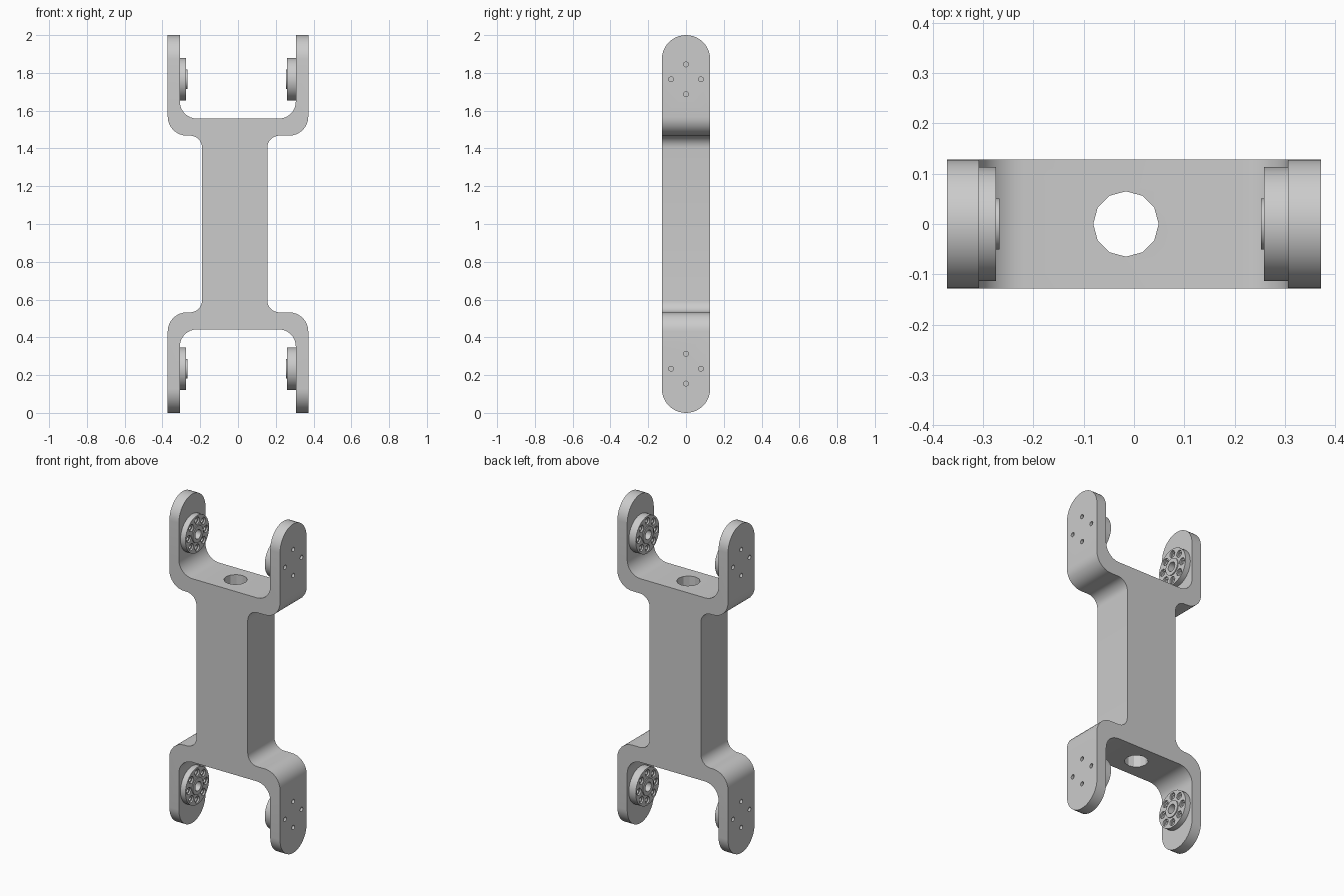
import bpy, bmesh
from math import pi, cos, sin, tan
from mathutils import Vector, Matrix

if "Cube" in bpy.data.objects:
    bpy.data.objects.remove(bpy.data.objects["Cube"])

grey = bpy.data.materials.new("light grey")
grey.use_nodes = True
COLOUR = (0.6, 0.6, 0.6, 1)
grey.diffuse_color = COLOUR
grey.node_tree.nodes["Principled BSDF"].inputs["Base Color"].default_value = COLOUR

HALF_DEPTH = 0.128
PIVOT = 0.234          # distance of each joint from the end of the link
BOLT_CIRCLE = 0.079


def make_object(name, bm):
    bmesh.ops.recalc_face_normals(bm, faces=bm.faces)
    mesh = bpy.data.meshes.new(name)
    bm.to_mesh(mesh)
    bm.free()
    mesh.materials.append(grey)
    obj = bpy.data.objects.new(name, mesh)
    bpy.context.collection.objects.link(obj)
    return obj


def round_corners(corners, steps=8):
    """Outline with each (a, b, radius) corner replaced by an arc."""
    outline = []
    for i, (a, b, radius) in enumerate(corners):
        p = Vector((a, b))
        if not radius:
            outline.append(p)
            continue
        before = (Vector(corners[i - 1][:2]) - p).normalized()
        after = (Vector(corners[(i + 1) % len(corners)][:2]) - p).normalized()
        centre = p + (before + after) * radius
        for s in range(steps + 1):
            t = s / steps * pi / 2
            outline.append(centre - after * radius * cos(t) - before * radius * sin(t))
    return outline


def prism(name, points, direction):
    bm = bmesh.new()
    face = bm.faces.new([bm.verts.new(p) for p in points])
    new = bmesh.ops.extrude_face_region(bm, geom=[face])["geom"]
    bmesh.ops.translate(bm, vec=direction,
                        verts=[v for v in new if isinstance(v, bmesh.types.BMVert)])
    return make_object(name, bm)


def add_cylinder(bm, centre, radius, length, along_x=True, sides=16):
    turn = Matrix.Rotation(pi / 2, 4, "Y") if along_x else Matrix()
    bmesh.ops.create_cone(bm, cap_ends=True, segments=sides, radius1=radius,
                          radius2=radius, depth=length,
                          matrix=Matrix.Translation(centre) @ turn)


def apply_boolean(obj, cutter, operation="DIFFERENCE"):
    mod = obj.modifiers.new("cut", "BOOLEAN")
    mod.object, mod.operation, mod.solver = cutter, operation, "EXACT"
    bpy.context.view_layer.update()
    result = bpy.data.meshes.new_from_object(
        obj.evaluated_get(bpy.context.evaluated_depsgraph_get()))
    obj.modifiers.clear()
    obj.data = result
    bpy.data.objects.remove(cutter)


def smooth(obj):
    bpy.ops.object.select_all(action="DESELECT")
    obj.select_set(True)
    bpy.context.view_layer.objects.active = obj
    bpy.ops.object.shade_smooth_by_angle(angle=pi / 6.5)


def ring(count, radius):
    return [(radius * cos(i * 2 * pi / count), radius * sin(i * 2 * pi / count))
            for i in range(count)]


# Link body: double fork outline, upper half mirrored to the lower half
upper = [(0.155, 1.468, 0.065), (0.372, 1.468, 0.1), (0.372, 2, 0), (0.306, 2, 0),
         (0.306, 1.558, 0.09), (-0.308, 1.558, 0.09), (-0.308, 2, 0),
         (-0.372, 2, 0), (-0.372, 1.468, 0.1), (-0.19, 1.468, 0.065)]
lower = [(x, 2 - z, r) for x, z, r in reversed(upper)]
body = prism("link_body",
             [(p.x, -HALF_DEPTH, p.y) for p in round_corners(upper + lower)],
             (0, 2 * HALF_DEPTH, 0))

# Round ends of the fork arms
side = [(-0.128, 0, 0.128), (0.128, 0, 0.128), (0.128, 2, 0.128), (-0.128, 2, 0.128)]
stadium = []
for p in round_corners(side, 10):
    if not stadium or (p - stadium[-1]).length > 1e-5:
        stadium.append(p)
if (stadium[0] - stadium[-1]).length < 1e-5:
    stadium.pop()
envelope = prism("end_envelope", [(-0.5, p.x, p.y) for p in stadium], (1, 0, 0))
apply_boolean(body, envelope, "INTERSECT")

# Cable bore through the column and bolt holes through the arms
bm = bmesh.new()
add_cylinder(bm, (-0.016, 0, 1), 0.065, 2.2, along_x=False, sides=12)
for x in (-0.34, 0.34):
    for z in (PIVOT, 2 - PIVOT):
        for dy, dz in ring(4, BOLT_CIRCLE):
            add_cylinder(bm, (x, dy, z + dz), 0.013, 0.1)
apply_boolean(body, make_object("bore_cutter", bm))
smooth(body)


# Joint horn: turned disc with a raised hub and a blind centre hole, facing +x
def make_horn(name):
    bm = bmesh.new()
    profile = [(0, 0), (0.113, 0), (0.113, 0.047), (0.051, 0.047),
               (0.051, 0.053), (0.028, 0.053), (0.028, 0.014), (0, 0.014)]
    verts = [bm.verts.new((x, r, 0)) for r, x in profile]
    edges = [bm.edges.new(pair) for pair in zip(verts, verts[1:])]
    bmesh.ops.spin(bm, geom=verts + edges, cent=(0, 0, 0), axis=(1, 0, 0),
                   angle=2 * pi, steps=32)
    bmesh.ops.remove_doubles(bm, verts=bm.verts, dist=1e-5)
    horn = make_object(name, bm)
    # Counterbored ring of bolt holes
    for radius, depth in ((0.021, 0.01), (0.012, 0.033)):
        cutter = bmesh.new()
        for y, z in ring(8, BOLT_CIRCLE + 0.003):
            add_cylinder(cutter, (0.06 - depth / 2 - 0.0065, y, z), radius, depth + 0.013)
        apply_boolean(horn, make_object("horn_cutter", cutter))
    smooth(horn)
    return horn


# One horn on the inner face of each arm
first = make_horn("upper_right_horn")
for level, z in (("upper", 2 - PIVOT), ("lower", PIVOT)):
    for label, x, turn in (("right", -0.321, 0), ("left", 0.306, pi)):
        name = level + "_" + label + "_horn"
        horn = first
        if name != first.name:
            horn = bpy.data.objects.new(name, first.data)
            bpy.context.collection.objects.link(horn)
        horn.location = (x, 0, z)
        horn.rotation_euler = (0, 0, turn)
